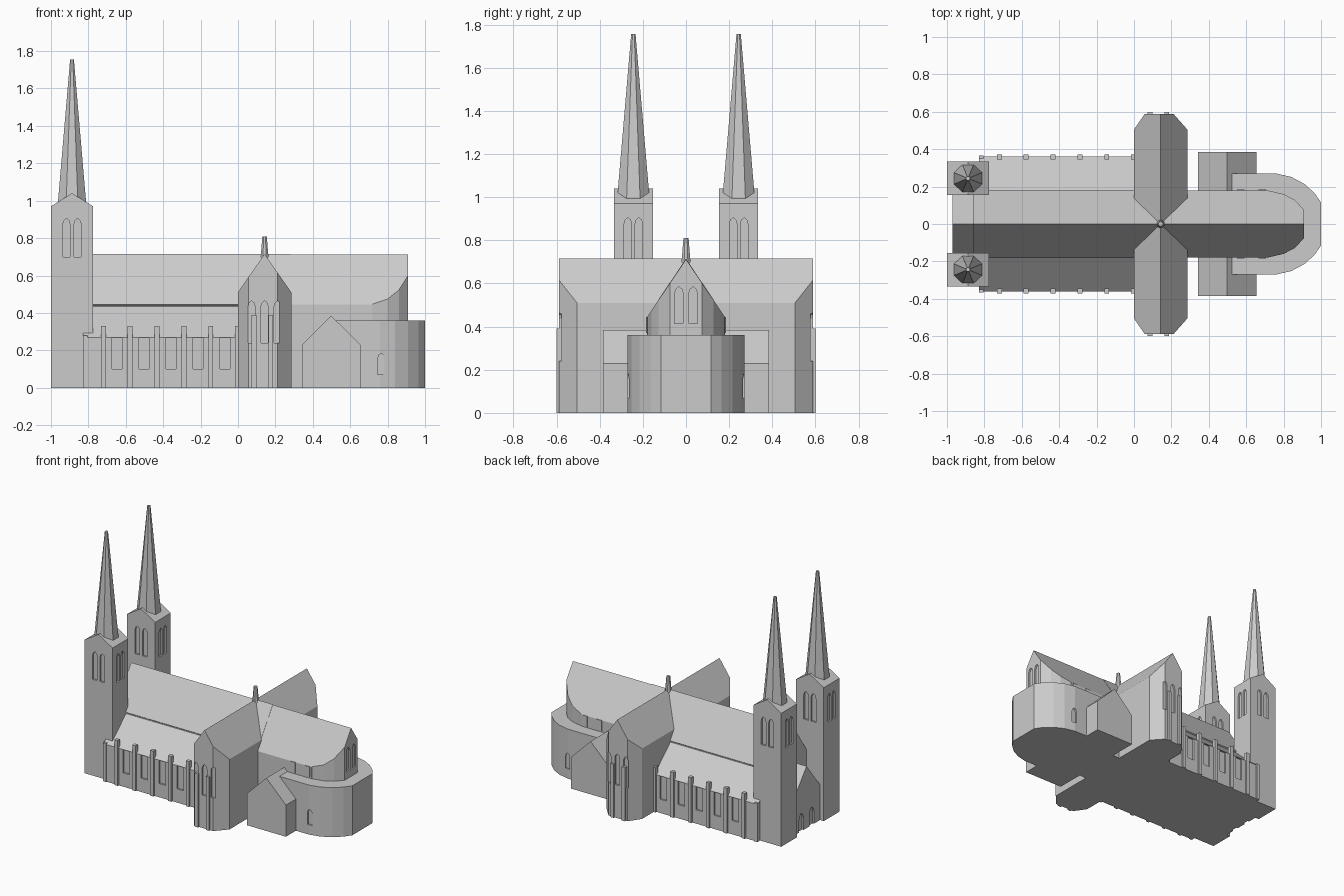
import bpy, bmesh, math
from mathutils import Vector

if "Cube" in bpy.data.objects:
    bpy.data.objects.remove(bpy.data.objects["Cube"])

stone = bpy.data.materials.new("grey stone")
stone.diffuse_color = (0.6, 0.6, 0.6, 1)
stone.use_nodes = True
stone.node_tree.nodes["Principled BSDF"].inputs["Base Color"].default_value = stone.diffuse_color


def finish(name, bm):
    bmesh.ops.recalc_face_normals(bm, faces=bm.faces)
    me = bpy.data.meshes.new(name)
    bm.to_mesh(me)
    bm.free()
    me.materials.append(stone)
    ob = bpy.data.objects.new(name, me)
    bpy.context.collection.objects.link(ob)
    return ob


def extrude(bm, pts, offset):
    face = bm.faces.new([bm.verts.new(p) for p in pts])
    new = bmesh.ops.extrude_face_region(bm, geom=[face])["geom"]
    bmesh.ops.translate(bm, vec=offset, verts=[v for v in new if isinstance(v, bmesh.types.BMVert)])


def prism(name, profile, axis, a, b):
    """Extrude a 2D profile along x (y,z profile), y (x,z profile) or z (x,y profile)."""
    place = {"x": lambda p, t: (t, p[0], p[1]),
             "y": lambda p, t: (p[0], t, p[1]),
             "z": lambda p, t: (p[0], p[1], t)}[axis]
    bm = bmesh.new()
    extrude(bm, [place(p, a) for p in profile], Vector(place((0, 0), b - a)))
    return finish(name, bm)


def box(name, x0, x1, y0, y1, z0, z1):
    return prism(name, [(x0, y0), (x1, y0), (x1, y1), (x0, y1)], "z", z0, z1)


def gable(c, half, eave, top):
    return [(c - half, 0), (c + half, 0), (c + half, eave), (c, top), (c - half, eave)]


def mirrored(pts):
    return pts + [(x, -y) for x, y in reversed(pts)]


def cone(name, x, y, z0, z1, r0, r1):
    ring = [math.radians(22.5 + 45 * i) for i in range(8)]
    bm = bmesh.new()
    lo, hi = [[bm.verts.new((x + r * math.cos(t), y + r * math.sin(t), z)) for t in ring]
              for r, z in ((r0, z0), (r1, z1))]
    bm.faces.new(lo)
    bm.faces.new(hi)
    for i in range(8):
        j = (i + 1) % 8
        bm.faces.new((lo[i], lo[j], hi[j], hi[i]))
    return finish(name, bm)


def combine(ob, tool, operation):
    mod = ob.modifiers.new("cut", "BOOLEAN")
    mod.object, mod.operation, mod.solver = tool, operation, "EXACT"
    bpy.context.view_layer.update()
    me = bpy.data.meshes.new_from_object(ob.evaluated_get(bpy.context.evaluated_depsgraph_get()))
    ob.modifiers.clear()
    ob.data = me
    bpy.data.objects.remove(tool)


def cut_windows(ob, windows, depth=0.012):
    """Recess arched windows given as (x, y, facing degrees, width, bottom, top)."""
    bm = bmesh.new()
    for x, y, ang, w, z0, z1 in windows:
        n = Vector((math.cos(math.radians(ang)), math.sin(math.radians(ang)), 0))
        u = Vector((-n.y, n.x, 0))
        h = w / 2
        shape = [(-h, z0), (h, z0), (h, z1 - w * .8), (h * .7, z1 - w * .3), (0, z1),
                 (-h * .7, z1 - w * .3), (-h, z1 - w * .8)]
        base = Vector((x, y, 0)) - n * depth
        extrude(bm, [base + u * a + Vector((0, 0, z)) for a, z in shape], n * depth * 2)
    combine(ob, finish("window_cutter", bm), "DIFFERENCE")


# nave and the low west porch between the towers
prism("nave", [(-.175, 0), (.175, 0), (.175, .44), (.182, .445), (0, .715), (-.182, .445), (-.175, .44)],
      "x", -.86, .28)
porch = prism("west_porch", gable(0, .16, .25, .45), "x", -.97, -.85)
cut_windows(porch, [(-.97, s * .06, 180, .05, -.01, .13) for s in (-1, 1)])

TX = .142
for s, side in ((-1, "front"), (1, "back")):
    # side aisle with recessed windows and buttresses
    aisle = prism("aisle_" + side, [(s * .17, 0), (s * .36, 0), (s * .36, .27), (s * .18, .435), (s * .17, .435)],
                  "x", -.83, .01)
    bm = bmesh.new()
    for i in range(5):
        x = -.647 + .1445 * i
        extrude(bm, [(x - .026, s * .348, .1), (x + .026, s * .348, .1),
                     (x + .026, s * .348, .268), (x - .026, s * .348, .268)], Vector((0, s * .03, 0)))
    combine(aisle, finish("aisle_cutter", bm), "DIFFERENCE")
    for i in range(6):
        x = -.72 + .1435 * i
        box("aisle_buttress_" + side, x - .013, x + .013, s * .345, s * .372, 0, .33)
    box("aisle_corner_buttress_" + side, -.83, -.805, s * .345, s * .366, 0, .28)

    # west tower with gabled top and spire
    ty = s * .244
    tower = prism("tower_" + side, gable(-.8875, .1125, .97, 1.04), "y", ty - .09, ty + .09)
    wins = []
    for o in (-.03, .03):
        wins += [(-.8875 + o, ty + f * .09, f * 90, .037, .7, .905) for f in (-1, 1)]
        wins += [(-.8875 + f * .1125, ty + o * .85, 90 - f * 90, .034, .7, .905) for f in (-1, 1)]
    cut_windows(tower, wins)
    cone("spire_" + side, -.8875, ty, .965, 1.755, .084, .011)

    # buttresses on the transept end
    for x in (.085, .175):
        box("transept_buttress_" + side, x - .013, x + .013, s * .575, s * .6, 0, .39)

    # small choir windows under the eaves
    for x in (.57, .685):
        box("choir_window_" + side, x - .02, x + .02, s * .17, s * .185, .37, .445)

# transept: chamfered footprint under a long gable
transept = prism("transept", gable(TX, .143, .51, .715), "y", -.588, .588)
foot = mirrored([(0, 0.001), (0, .505), (.057, .588), (.212, .588), (.285, .505), (.285, .001)])
foot = [(x, y) for x, y in foot if abs(y) > .01]
combine(transept, prism("transept_footprint", foot, "z", -.1, 1), "INTERSECT")
cut_windows(transept, [(TX + o, s * .588, s * 90, .038, .24, .465)
                       for o in (-.07, 0, .07) for s in (-1, 1)])

# crossing turret
cone("crossing_turret", TX, 0, .68, .81, .024, .013)

# choir: gabled roof trimmed by a faceted apse
choir = prism("choir", gable(0, .18, .445, .712), "x", .2, .915)
apse = mirrored([(.1, .2), (.7, .2), (.72, .178), (.8, .16), (.86, .128), (.91, .075)])
combine(choir, prism("apse_footprint", apse, "z", -.1, 1), "INTERSECT")
cut_windows(choir, [(.91, s * .033, 0, .04, .415, .585) for s in (-1, 1)])

# low ambulatory wrapped round the apse
ring = mirrored([(.52, .27), (.76, .27), (.84, .252), (.91, .215), (.965, .165), (1, .115)])
ambulatory = prism("ambulatory", ring, "z", 0, .36)
cut_windows(ambulatory, [(.765, s * .27, s * 90, .036, .07, .185) for s in (-1, 1)])

# gabled side chapels crossing the choir
prism("side_chapels", gable(.498, .157, .23, .385), "y", -.385, .385)
